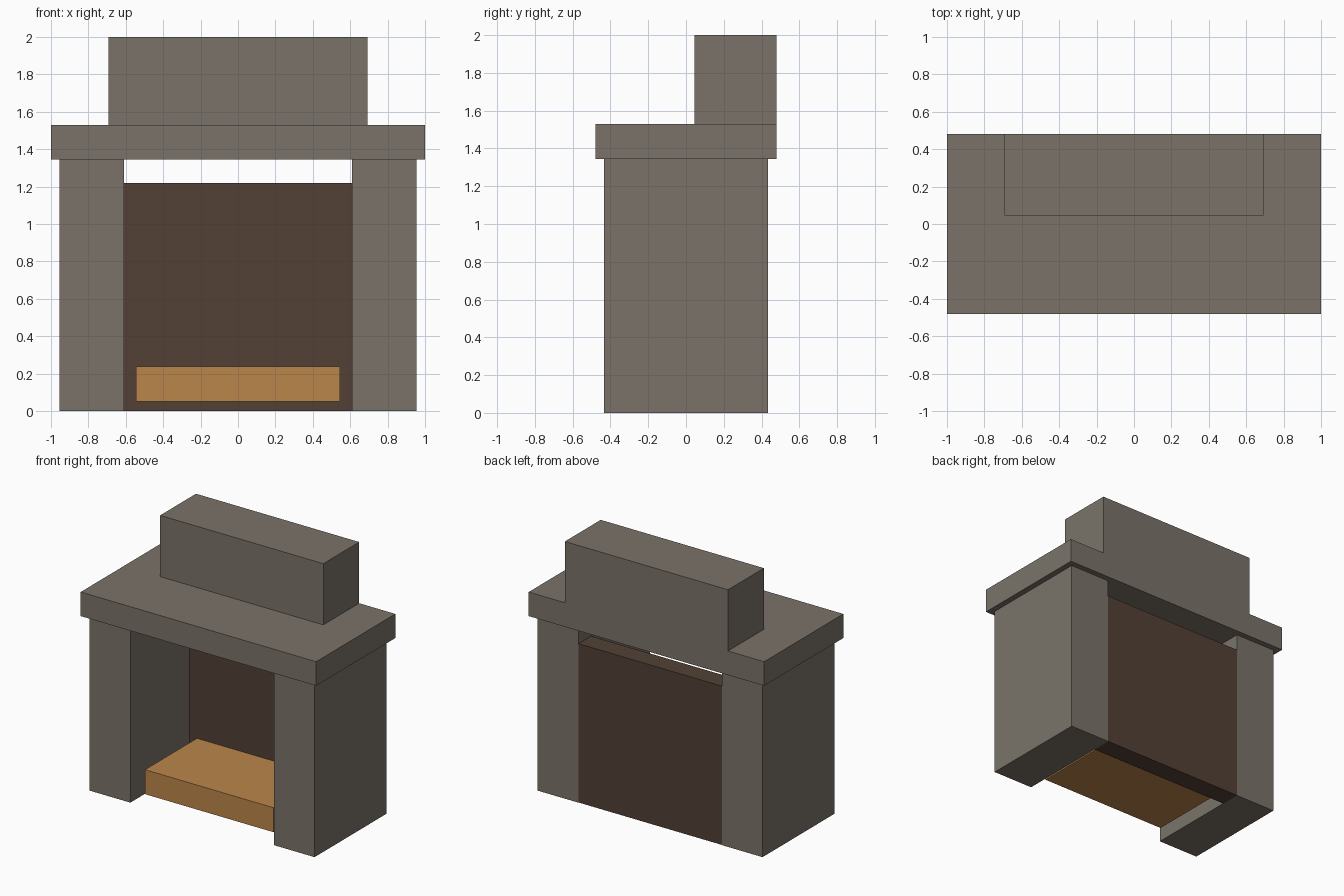
import bpy

if "Cube" in bpy.data.objects:
    bpy.data.objects.remove(bpy.data.objects["Cube"])


def material(name, rgb):
    mat = bpy.data.materials.new(name)
    mat.diffuse_color = (*rgb, 1.0)
    mat.use_nodes = True
    mat.node_tree.nodes["Principled BSDF"].inputs["Base Color"].default_value = mat.diffuse_color
    return mat


stone = material("warm grey stone", (0.195, 0.171, 0.141))
soot = material("sooty brown", (0.084, 0.053, 0.036))
ember = material("ember orange", (0.497, 0.239, 0.069))


def box(name, x, y, z, mat):
    """Box spanning the given (low, high) range on each axis."""
    spans = (x, y, z)
    bpy.ops.mesh.primitive_cube_add(size=1, location=[(a + b) / 2 for a, b in spans])
    obj = bpy.context.object
    obj.name = name
    obj.scale = [b - a for a, b in spans]
    bpy.ops.object.transform_apply(location=False, rotation=False, scale=True)
    obj.data.materials.append(mat)
    return obj


# Side pillars
box("left_pillar", (-0.955, -0.61), (-0.435, 0.435), (0, 1.345), stone)
box("right_pillar", (0.61, 0.955), (-0.435, 0.435), (0, 1.345), stone)

# Mantel slab and chimney block, flush at the back
box("mantel", (-1, 1), (-0.48, 0.48), (1.345, 1.53), stone)
box("chimney", (-0.693, 0.693), (0.045, 0.48), (1.53, 2), stone)

# Firebox back wall, let slightly into the pillars and stopping below the mantel
box("back_wall", (-0.65, 0.65), (0.28, 0.434), (0.001, 1.22), soot)

# Raised ember bed reaching into the back wall
box("ember_bed", (-0.545, 0.545), (-0.35, 0.35), (0.05, 0.238), ember)
